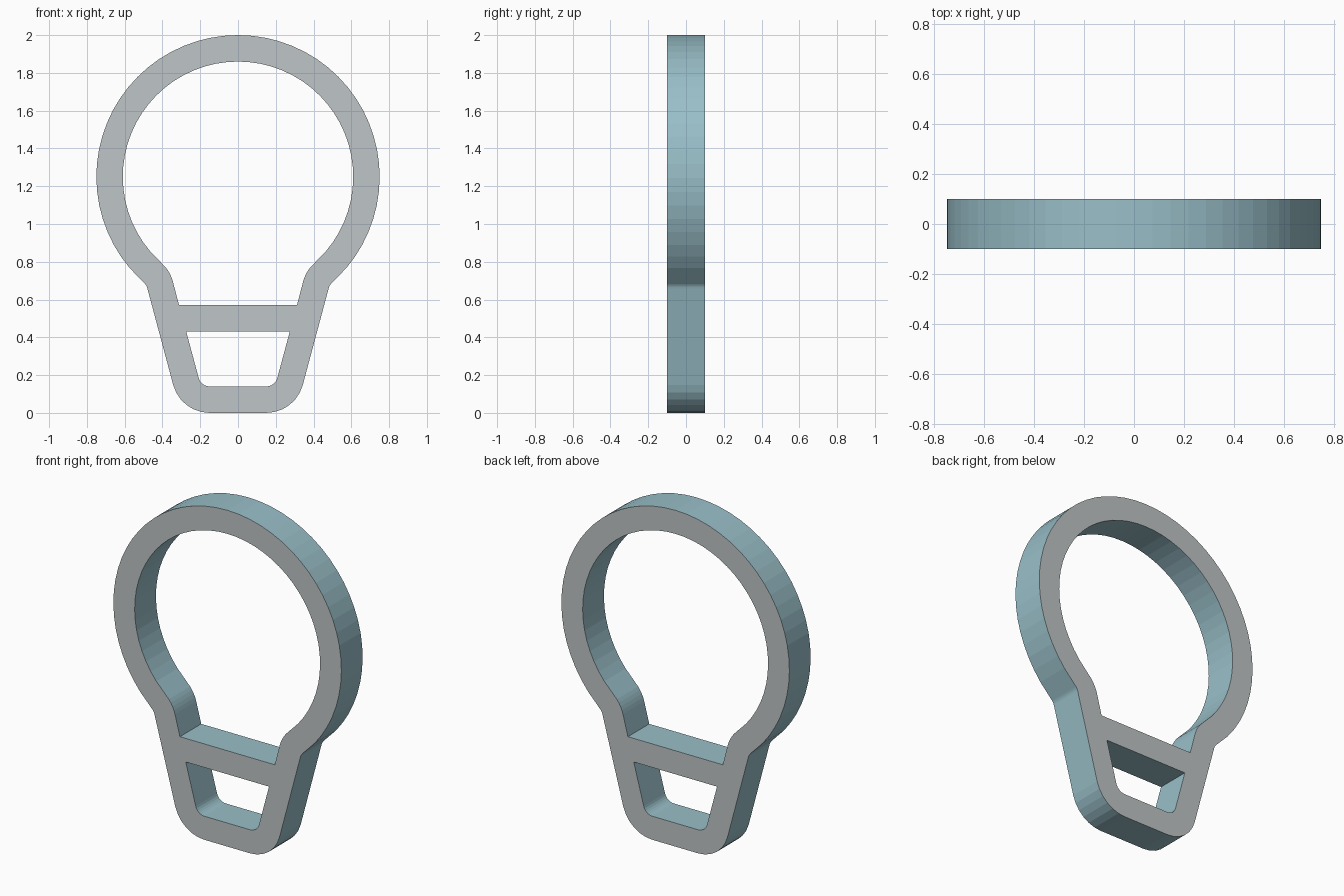
import bpy, bmesh
from math import sin, cos, radians

if "Cube" in bpy.data.objects:
    bpy.data.objects.remove(bpy.data.objects["Cube"])


def material(name, rgb):
    m = bpy.data.materials.new(name)
    m.diffuse_color = (*rgb, 1)
    m.use_nodes = True
    m.node_tree.nodes["Principled BSDF"].inputs["Base Color"].default_value = m.diffuse_color
    return m


def arc(cx, cz, r, a0, a1, n):
    return [(cx + r * cos(radians(a0 + (a1 - a0) * i / n)),
             cz + r * sin(radians(a0 + (a1 - a0) * i / n))) for i in range(n + 1)]


def mirrored(half):
    # left half, top to bottom; closed by its mirror image on the right
    right = [(-x, z) for x, z in reversed(half) if abs(x) > 1e-4]
    return half + right


def bulb(r, neck_r):
    return arc(0, 1.25, r, 90, 220, 23) + arc(-0.538, 0.644, neck_r, 40, 15, 4)


# Outlines: outer wall, bulb opening, base opening
outer = mirrored(bulb(0.75, 0.06) + arc(-0.15, 0.2, 0.2, 195, 270, 6))
bulb_hole = mirrored(bulb(0.61, 0.20) + [(-0.312, 0.57)])
base_hole = mirrored([(-0.274, 0.43)] + arc(-0.15, 0.2, 0.06, 195, 270, 6))

bm = bmesh.new()
edges = []
for loop in (outer, bulb_hole, base_hole):
    vs = [bm.verts.new((x, -0.1, z)) for x, z in loop]
    edges += [bm.edges.new((vs[i - 1], vs[i])) for i in range(len(vs))]
bmesh.ops.triangle_fill(bm, edges=edges, use_beauty=True, normal=(0, -1, 0))

# Thickness
ext = bmesh.ops.extrude_face_region(bm, geom=bm.faces[:], use_keep_orig=True)
bmesh.ops.translate(bm, vec=(0, 0.2, 0),
                    verts=[g for g in ext["geom"] if isinstance(g, bmesh.types.BMVert)])
bmesh.ops.recalc_face_normals(bm, faces=bm.faces[:])

# Grey flat faces, teal walls
for f in bm.faces:
    f.material_index = 1 if abs(f.normal.y) > 0.5 else 0

mesh = bpy.data.meshes.new("bulb_frame")
bm.to_mesh(mesh)
bm.free()
mesh.materials.append(material("teal wall", (0.32, 0.52, 0.58)))
mesh.materials.append(material("grey face", (0.52, 0.56, 0.57)))
obj = bpy.data.objects.new("bulb_frame", mesh)
bpy.context.collection.objects.link(obj)
